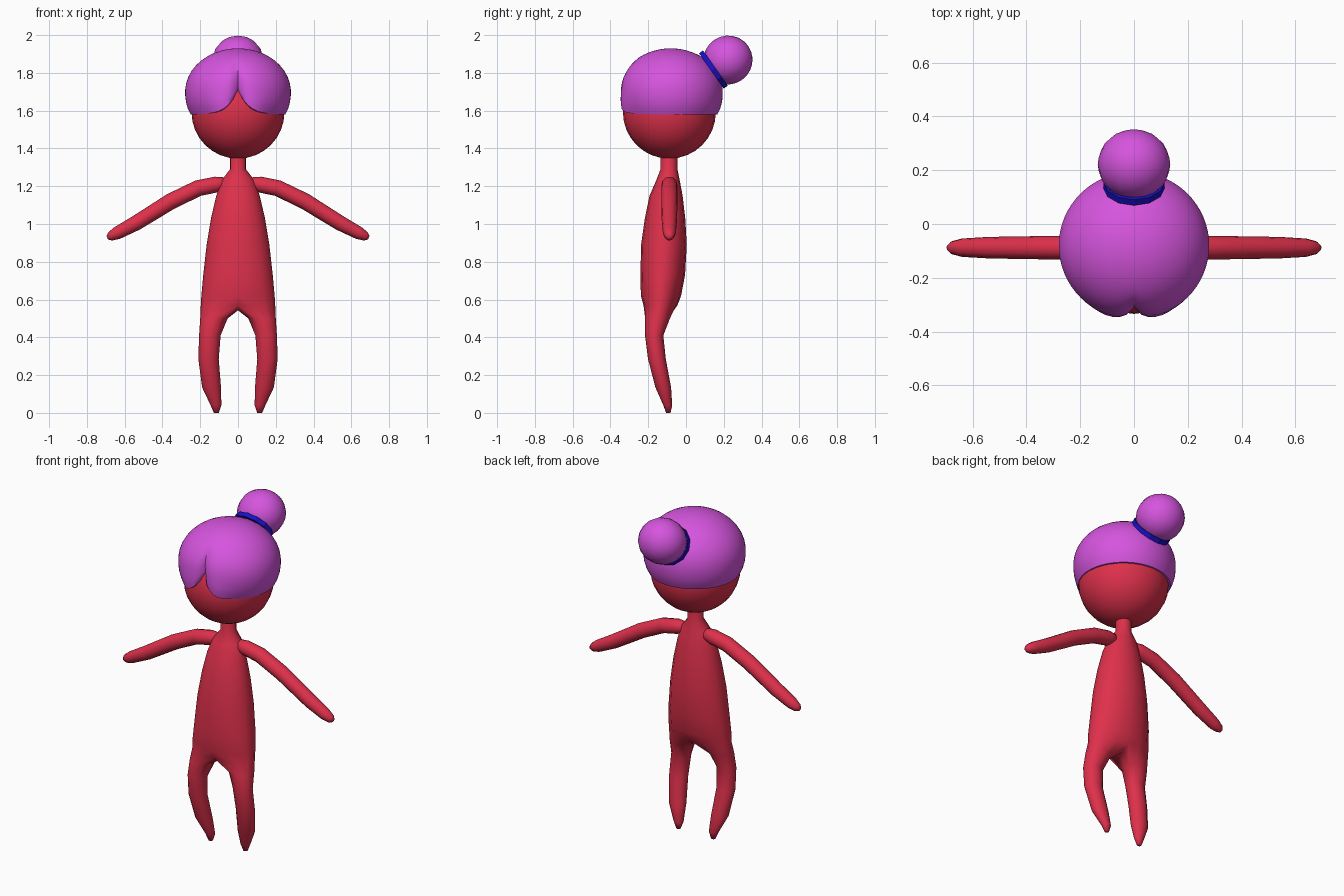
import bpy, bmesh, math
from mathutils import Vector, Matrix

if "Cube" in bpy.data.objects:
    bpy.data.objects.remove(bpy.data.objects["Cube"])

def material(name, rgb):
    m = bpy.data.materials.new(name)
    m.diffuse_color = (*rgb, 1)
    m.use_nodes = True
    m.node_tree.nodes["Principled BSDF"].inputs["Base Color"].default_value = m.diffuse_color
    return m

SKIN = material("red_skin", (0.73, 0.03, 0.07))
HAIR = material("violet_hair", (0.67, 0.09, 0.73))
BLUE = material("blue_band", (0.01, 0.005, 0.55))

def finish(bm, name, mat, smooth=True, mirror=False):
    bmesh.ops.recalc_face_normals(bm, faces=bm.faces)
    me = bpy.data.meshes.new(name)
    bm.to_mesh(me)
    bm.free()
    me.materials.append(mat)
    for p in me.polygons:
        p.use_smooth = smooth
    ob = bpy.data.objects.new(name, me)
    bpy.context.collection.objects.link(ob)
    if mirror:
        ob.modifiers.new("Mirror", 'MIRROR')
    return ob

def ring(bm, pts):
    return [bm.verts.new(p) for p in pts]

def bridge(bm, a, b, closed=True):
    n = len(a)
    for i in range(n if closed else n - 1):
        j = (i + 1) % n
        bm.faces.new((a[i], a[j], b[j], b[i]))

def ball(name, mat, centre, radii, segs, rows, rot=0):
    bm = bmesh.new()
    mtx = (Matrix.Translation(centre) @ Matrix.Rotation(rot, 4, 'X')
           @ Matrix.Diagonal((*radii, 1)))
    bmesh.ops.create_uvsphere(bm, u_segments=segs, v_segments=rows, radius=1, matrix=mtx)
    return finish(bm, name, mat)

# Body: half torso, crotch bridge and one leg, mirrored
TORSO = [  # z, half width, front y, back y
    (1.40, .042, -.135, -.045), (1.29, .042, -.135, -.045), (1.23, .088, -.158, -.033),
    (1.15, .115, -.193, -.018), (1.03, .143, -.218, -.004), (.89, .166, -.238, .004),
    (.73, .184, -.241, -.005), (.62, .194, -.239, -.026), (.57, .197, -.225, -.045)]
LEG = [  # z, inner x, outer x, front y, back y
    (.50, .055, .200, -.216, -.085), (.41, .092, .206, -.217, -.120),
    (.285, .102, .210, -.201, -.107), (.135, .090, .190, -.162, -.079),
    (.04, .088, .145, -.120, -.073), (.0, .102, .128, -.105, -.082)]
bm = bmesh.new()
prev = None
for z, rx, f, b in TORSO:
    cur = ring(bm, [(rx * math.sin(math.pi * i / 8) if 0 < i < 8 else 0,
                     (f + b) / 2 - (b - f) / 2 * math.cos(math.pi * i / 8), z)
                    for i in range(9)])
    if prev:
        bridge(bm, prev, cur, closed=False)
    prev = cur
prev = prev + ring(bm, [(0, y, .543) for y in (-.09, -.135, -.18)])
for z, x0, x1, f, b in LEG:
    ang = [math.radians(-120 + 30 * i) for i in range(12)]
    cur = ring(bm, [((x0 + x1) / 2 + (x1 - x0) / 2 * math.cos(a),
                     (f + b) / 2 + (b - f) / 2 * math.sin(a), z) for a in ang])
    bridge(bm, prev, cur)
    prev = cur
bm.faces.new(prev)
finish(bm, "body_and_legs", SKIN, mirror=True)

# Arms: tapered tube along a bent path, mirrored
ARM = [(.058, 1.212, .018), (.078, 1.214, .034), (.115, 1.209, .042), (.21, 1.19, .043),
       (.355, 1.12, .043), (.54, 1.005, .040), (.64, .952, .034), (.677, .934, .024),
       (.692, .927, .010)]
bm = bmesh.new()
prev = None
for k, (x, z, r) in enumerate(ARM):
    p, q = ARM[max(k - 1, 0)], ARM[min(k + 1, len(ARM) - 1)]
    d = Vector((q[0] - p[0], 0, q[1] - p[1])).normalized()
    side, up = Vector((0, 1, 0)), Vector((-d.z, 0, d.x))
    cur = ring(bm, [Vector((x, -.088, z)) + r * (math.cos(a) * side + math.sin(a) * up)
                    for a in (math.tau * i / 12 for i in range(12))])
    if prev:
        bridge(bm, prev, cur)
    else:
        bm.faces.new(cur)
    prev = cur
bm.faces.new(prev)
finish(bm, "arms", SKIN, mirror=True)

# Head
ball("head", SKIN, (0, -.088, 1.592), (.246, .246, .246), 24, 16)

# Hair cap: dome with a level hem, a front parting and two swept lobes
SEGS, ROWS = 64, 14

def hair_point(a, t):
    front = max(math.cos(a), 0) ** .5
    hem = 1.58 + .13 * front * math.exp(-abs(.25 * math.sin(a)) / .05)
    phi = t * math.acos((hem - 1.70) / .23)
    c = math.cos(phi)
    e = 2 if c > 0 else 2.3
    r = max(1 - abs(c) ** e, 0) ** (1 / e)
    z = 1.70 + .23 * c
    x, y = .28 * r * math.sin(a), -.275 * r * math.cos(a)
    fade = min(max((1.88 - z) / .17, 0), 1)
    y += .05 * front * fade * math.exp(-abs(x) / .025)
    y -= .04 * front * max(-c, 0) * math.exp(-((abs(x) - .10) / .06) ** 2)
    return x, y - .08, z

bm = bmesh.new()
angles = [math.tau * i / SEGS for i in range(SEGS)]
top = bm.verts.new((0, -.08, 1.93))
prev = None
for j in range(1, ROWS + 1):
    cur = ring(bm, [hair_point(a, j / ROWS) for a in angles])
    if prev:
        bridge(bm, prev, cur)
    else:
        for i in range(SEGS):
            bm.faces.new((top, cur[i], cur[(i + 1) % SEGS]))
    prev = cur
hem = ring(bm, [(v.co.x * .88, -.085 + (v.co.y + .085) * .88, v.co.z) for v in prev])
bridge(bm, prev, hem)
ob = finish(bm, "hair_cap", HAIR)
bpy.context.view_layer.objects.active = ob
ob.select_set(True)
bpy.ops.object.shade_smooth_by_angle(angle=math.radians(50))

# Bun and its band, tilted back
TILT = -math.atan2(.82, .575)
ball("hair_bun", HAIR, (0, .222, 1.868), (.135, .129, .131), 16, 12, TILT)
bm = bmesh.new()
bmesh.ops.create_cone(bm, cap_ends=True, segments=12, radius1=.114, radius2=.114, depth=.026,
                      matrix=Matrix.Translation((0, .145, 1.818)) @ Matrix.Rotation(TILT, 4, 'X'))
finish(bm, "bun_band", BLUE, smooth=False)
